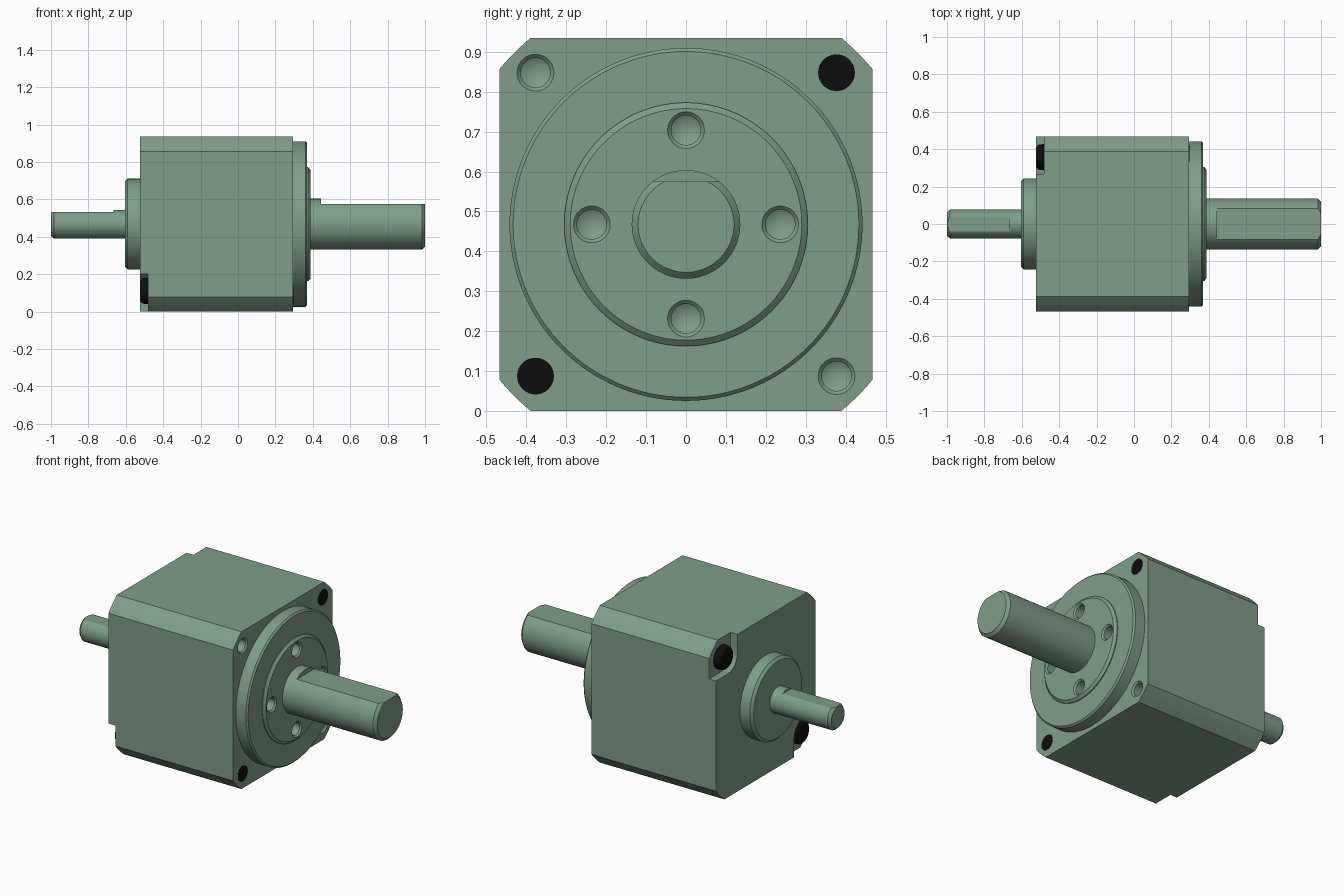
import bpy, bmesh, math

if "Cube" in bpy.data.objects:
    bpy.data.objects.remove(bpy.data.objects["Cube"])

AXIS_Z = 0.4675   # height of the common shaft axis
HALF = 0.4675     # half width of the square body


def material(name, rgb):
    m = bpy.data.materials.new(name)
    m.diffuse_color = (*rgb, 1)
    m.use_nodes = True
    m.node_tree.nodes["Principled BSDF"].inputs["Base Color"].default_value = m.diffuse_color
    return m


GREEN = material("green_metal", (0.21, 0.34, 0.25))
BLACK = material("black_steel", (0.004, 0.004, 0.004))


def finish(name, bm, mat):
    bmesh.ops.recalc_face_normals(bm, faces=bm.faces)
    me = bpy.data.meshes.new(name)
    bm.to_mesh(me)
    bm.free()
    ob = bpy.data.objects.new(name, me)
    bpy.context.collection.objects.link(ob)
    me.materials.append(mat)
    return ob


def lathe(bm, profile, y=0, z=0, n=64):
    """Closed solid turned about the x direction; profile is (x, radius)."""
    rings = []
    for x, r in profile:
        if r == 0:
            rings.append([bm.verts.new((x, y, AXIS_Z + z))])
        else:
            rings.append([bm.verts.new((x, y + r * math.cos(2 * math.pi * i / n),
                                        AXIS_Z + z + r * math.sin(2 * math.pi * i / n)))
                          for i in range(n)])
    for a, b in zip(rings, rings[1:]):
        for i in range(n):
            j = (i + 1) % n
            if len(b) == 1:
                bm.faces.new((a[i], a[j], b[0]))
            else:
                bm.faces.new((a[i], a[j], b[j], b[i]))
    for ring in (rings[0], rings[-1]):
        if len(ring) > 1:
            bm.faces.new(ring)


def turned(name, profile, mat=GREEN, y=0, z=0, n=96):
    bm = bmesh.new()
    lathe(bm, profile, y, z, n)
    return finish(name, bm, mat)


def prism(bm, outline, x0, x1):
    """Extrude a (y, z from axis) outline along x."""
    a, b = [[bm.verts.new((x, y, AXIS_Z + z)) for y, z in outline] for x in (x0, x1)]
    bm.faces.new(a)
    bm.faces.new(b)
    for i in range(len(a)):
        j = (i + 1) % len(a)
        bm.faces.new((a[i], a[j], b[j], b[i]))


def cut(ob, cutter):
    mod = ob.modifiers.new("cut", 'BOOLEAN')
    mod.operation = 'DIFFERENCE'
    mod.solver = 'EXACT'
    mod.object = cutter
    bpy.context.view_layer.objects.active = ob
    bpy.ops.object.modifier_apply(modifier=mod.name)


def box_cutter(x0, x1, z0):
    bm = bmesh.new()
    prism(bm, [(-.3, z0), (.3, z0), (.3, .4), (-.3, .4)], x0, x1)
    return finish("flat_cutter", bm, GREEN)


def arc(cy, cz, r, a0, a1, n):
    return [(cy + r * math.cos(math.radians(a0 + (a1 - a0) * i / n)),
             cz + r * math.sin(math.radians(a0 + (a1 - a0) * i / n))) for i in range(n + 1)]


# Square body with turned corners
R = 0.608
edge = math.degrees(math.asin(HALF / R))
outline = [p for q in range(4) for p in arc(0, 0, R, q * 90 + 90 - edge, q * 90 + edge, 6)]
bm = bmesh.new()
prism(bm, outline, -0.525, 0.295)
body = finish("body", bm, GREEN)

# Output flange with raised boss, and input collar
flange = turned("output_flange", [(0.295, .442), (0.361, .442), (0.37, .433), (0.37, .305),
                                  (0.375, .305), (0.388, .29)], n=128)
collar = turned("input_collar", [(-0.605, .228), (-0.59, .243), (-0.525, .243)])

# Blind tapped holes: four in the boss, two in the body corners
bm = bmesh.new()


def blind_hole(face, depth, y, z):
    lathe(bm, [(face + .02, .046), (face, .046), (face - .009, .037),
               (face - depth, .037), (face - depth - .022, 0)], y, z, 48)


for y, z in ((.236, 0), (-.236, 0), (0, .236), (0, -.236)):
    blind_hole(0.388, .16, y, z)
holes = [finish("boss_hole_cutter", bm, GREEN)]
bm = bmesh.new()
for s in (1, -1):
    blind_hole(0.295, .16, -.377 * s, .38 * s)
holes.append(finish("corner_hole_cutter", bm, GREEN))
cut(flange, holes[0])

# Rear corner pockets with a rounded inner corner, on one diagonal
bm = bmesh.new()
for s in (1, -1):
    pocket = arc(.357, .357, .09, 180, 270, 12) + [(.6, .267), (.6, .6), (.267, .6)]
    prism(bm, [(y * s, z * s) for y, z in pocket], -0.6, -0.48)
holes.append(finish("pocket_cutter", bm, GREEN))
for h in holes:
    cut(body, h)

# Output and input shafts, each with a flat on top
out_shaft = turned("output_shaft", [(0.38, .136), (0.983, .136), (1.0, .12)])
in_shaft = turned("input_shaft", [(-1.0, .062), (-0.984, .077), (-0.6, .077)])
flats = [box_cutter(0.445, 1.1, .108), box_cutter(-1.1, -0.665, .065)]
cut(out_shaft, flats[0])
cut(in_shaft, flats[1])

# Black screws: round heads in the pockets, tips flush in the front face
parts = [body, flange, collar, out_shaft, in_shaft]
for s, side in ((1, "upper"), (-1, "lower")):
    parts.append(turned(side + "_screw_head",
                        [(-0.522, .05), (-0.518, .06), (-0.508, .068), (-0.48, .07)],
                        BLACK, .357 * s, .357 * s, 48))
    parts.append(turned(side + "_screw_tip", [(0.28, .046), (0.2965, .046)],
                        BLACK, .377 * s, .38 * s, 48))

for c in holes + flats:
    bpy.data.objects.remove(c)
bpy.ops.object.select_all(action='DESELECT')
for p in parts:
    p.select_set(True)
bpy.context.view_layer.objects.active = body
bpy.ops.object.shade_smooth_by_angle(angle=math.radians(20))
